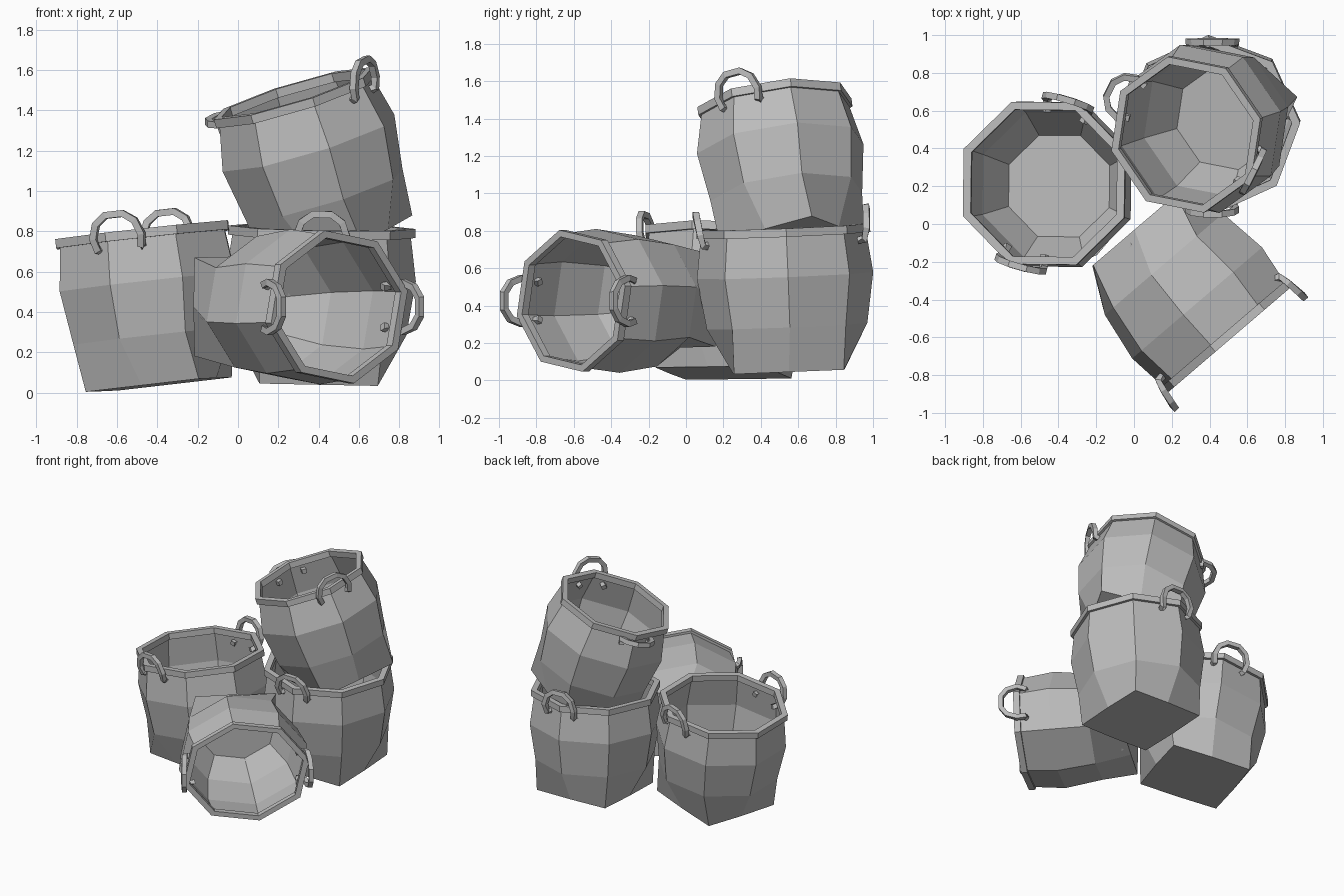
import bpy, bmesh, math
from mathutils import Vector, Matrix

cube = bpy.data.objects.get("Cube")
if cube:
    bpy.data.objects.remove(cube, do_unlink=True)

grey = bpy.data.materials.new("woven_grey")
grey.use_nodes = True
GREY = (0.5, 0.5, 0.5, 1)
grey.diffuse_color = GREY
grey.node_tree.nodes["Principled BSDF"].inputs["Base Color"].default_value = GREY

SIDES = 8
HEIGHT = 0.75
# wall profiles: radius and height above the floor
OUTER = [(0.43, 0.24), (0.472, 0.51), (0.44, HEIGHT)]
INNER = [(0.43, HEIGHT), (0.46, 0.51), (0.415, 0.24), (0.29, 0.03)]
BASE_CORNER, BASE_SIDE = 0.415, 0.30


def finish(bm, name, matrix):
    bmesh.ops.recalc_face_normals(bm, faces=bm.faces)
    mesh = bpy.data.meshes.new(name)
    bm.to_mesh(mesh)
    bm.free()
    mesh.materials.append(grey)
    obj = bpy.data.objects.new(name, mesh)
    obj.matrix_world = matrix
    bpy.context.collection.objects.link(obj)


def bridge(bm, a, b):
    for i in range(len(a)):
        j = (i + 1) % len(a)
        bm.faces.new((a[i], a[j], b[j], b[i]))


def ring(bm, radii, z, squash, twist):
    verts = []
    for i in range(SIDES):
        a = math.radians(twist) + i * math.tau / SIDES
        r = radii[i % 2]
        verts.append(bm.verts.new((r * math.cos(a), r * squash * math.sin(a), z)))
    return verts


def make_body(name, matrix, squash, twist, mouth):
    bm = bmesh.new()
    # square base opening into an eight-sided wall, then back down the inside
    rings = [ring(bm, (BASE_SIDE, BASE_CORNER), 0, squash, 0)]
    for r, z in OUTER + INNER:
        r *= mouth if z == HEIGHT else 1
        rings.append(ring(bm, (r, r), z, squash, twist))
    for a, b in zip(rings, rings[1:]):
        bridge(bm, a, b)
    bm.faces.new(rings[0])
    bm.faces.new(rings[-1])
    finish(bm, name, matrix)


def make_rim(name, matrix, squash, twist, mouth):
    bm = bmesh.new()
    section = [(0.42, -0.025), (0.465, -0.025), (0.465, 0.02), (0.42, 0.02)]
    rings = [ring(bm, (r * mouth, r * mouth), HEIGHT + z, squash, twist) for r, z in section]
    for i in range(4):
        bridge(bm, rings[i], rings[(i + 1) % 4])
    finish(bm, name, matrix)


def make_handle(name, matrix, side, flop, mouth):
    # half of the arch as (outward, sideways, up), mirrored for the other half
    half = [(-0.045, 0.10, -0.07), (0.02, 0.115, -0.06), (0.035, 0.125, 0.0),
            (0.035, 0.10, 0.07), (0.035, 0.045, 0.11)]
    path = [Vector(p) for p in half]
    path += [Vector((p.x, -p.y, p.z)) for p in reversed(path)]
    swing = Matrix.Rotation(math.radians(flop), 3, 'Y')
    path = [swing @ p if 1 < i < 8 else p for i, p in enumerate(path)]
    bm = bmesh.new()
    loops = []
    for i, p in enumerate(path):
        t = (path[min(i + 1, 9)] - path[max(i - 1, 0)]).normalized()
        n = swing @ Vector((1, 0, 0.2))
        n = (n - t * n.dot(t)).normalized()
        b = t.cross(n)
        loops.append([bm.verts.new(p + 0.017 * (n * u + b * v))
                      for u, v in ((1, 1), (-1, 1), (-1, -1), (1, -1))])
    for a, b in zip(loops, loops[1:]):
        bridge(bm, a, b)
    bm.faces.new(loops[0])
    bm.faces.new(loops[-1])
    place = Matrix.Rotation(0 if side > 0 else math.pi, 4, 'Z')
    place = place @ Matrix.Translation((0.41 * mouth, 0, HEIGHT))
    finish(bm, name, matrix @ place)


def make_basket(name, rim_centre, axis, handle_dir, twist,
                scale=1.0, squash=1.0, mouth=1.0, flops=(8, 8)):
    z = Vector(axis).normalized()
    x = Vector(handle_dir)
    x = (x - z * x.dot(z)).normalized()
    rot = Matrix((x, z.cross(x), z)).transposed().to_4x4()
    base = Vector(rim_centre) - z * HEIGHT
    matrix = Matrix.Translation(base) @ rot @ Matrix.Diagonal((scale, scale, 1, 1))
    make_body(name + "_body", matrix, squash, twist, mouth)
    make_rim(name + "_rim", matrix, squash, twist, mouth)
    for side, flop, label in ((1, flops[0], "_handle_a"), (-1, flops[1], "_handle_b")):
        make_handle(name + label, matrix, side, flop, mouth)


# two standing baskets, one lying on its side, one stacked and tilted
make_basket("left_basket", (-0.475, 0.215, 0.785), (-0.11, 0.02, 1), (0.28, 0.96, 0), -7)
make_basket("back_basket", (0.415, 0.52, 0.80), (0.02, -0.04, 1), (0, 1, 0), 2,
            flops=(2, 10))
make_basket("lying_basket", (0.49, -0.60, 0.425), (0.65, -0.76, 0), (0.76, 0.65, 0), 12,
            scale=0.98, squash=0.85)
make_basket("top_basket", (0.28, 0.475, 1.465), (-0.29, -0.12, 0.95), (0.73, -0.37, 0), -4,
            scale=0.97, mouth=0.94, flops=(15, 80))
